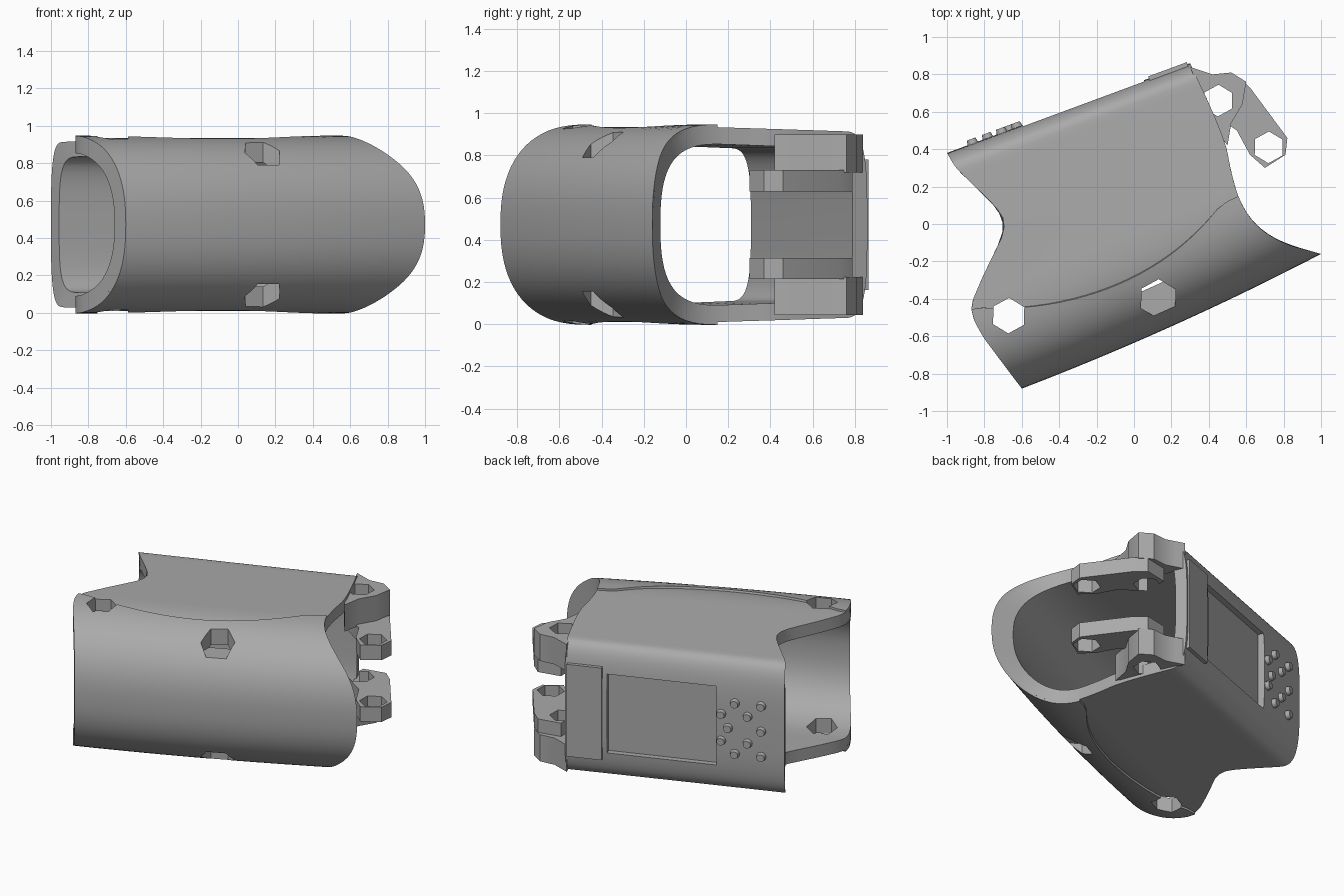
import bpy, bmesh, math
from mathutils import Vector, Matrix

cube = bpy.data.objects.get("Cube")
if cube:
    bpy.data.objects.remove(cube, do_unlink=True)

grey = bpy.data.materials.new("plain grey")
grey.use_nodes = True
grey.diffuse_color = (0.4, 0.4, 0.4, 1)
grey.node_tree.nodes["Principled BSDF"].inputs["Base Color"].default_value = (0.4, 0.4, 0.4, 1)

MID, FRONT, BACK, POWER = 0.472, -0.55, 0.71, 2.4
ACROSS = Vector((-0.39, 0.92))

# Plan outlines of the two open ends, from front to back
RIGHT_END = [(1, -.16), (.8, -.1), (.66, -.01), (.57, .12), (.52, .28), (.49, .42), (.42, .6), (.3, .86)]
LEFT_END = [(-.6, -.88), (-.72, -.72), (-.82, -.58), (-.87, -.45), (-.83, -.33), (-.76, -.18),
            (-.7, -.05), (-.7, .03), (-.75, .1), (-.85, .2), (-.95, .3), (-1, .38)]


def smooth_lookup(points):
    """Return a function giving the outline point at a fraction of the width."""
    pts = [Vector(p) for p in points]
    vs = [p.dot(ACROSS) for p in pts]
    ts = [(v - vs[0]) / (vs[-1] - vs[0]) for v in vs]

    def tangent(i):
        a, b = max(i - 1, 0), min(i + 1, len(pts) - 1)
        return (pts[b] - pts[a]) / (ts[b] - ts[a])

    def at(t):
        t = min(max(t, 0), 1)
        i = max(k for k in range(len(ts) - 1) if ts[k] <= t)
        w = ts[i + 1] - ts[i]
        f = (t - ts[i]) / w
        return ((2*f**3 - 3*f**2 + 1) * pts[i] + (f**3 - 2*f**2 + f) * w * tangent(i)
                + (3*f**2 - 2*f**3) * pts[i + 1] + (f**3 - f**2) * w * tangent(i + 1))
    return at


left_at, right_at = smooth_lookup(LEFT_END), smooth_lookup(RIGHT_END)


def place(s, v, z):
    """Position for a fraction s along the sleeve and a section point (v, z)."""
    t = (v - FRONT) / (BACK - FRONT)
    p = left_at(t).lerp(right_at(t), s) - ACROSS * 0.1 * s * (1 - s) * (1 - t)
    return Vector((p.x, p.y, z))


def spow(x, e):
    return math.copysign(abs(x) ** e, x)


def arc(centre, width, height, power, a):
    return (centre + width * spow(math.cos(a), 2 / power), MID + height * spow(math.sin(a), 2 / power))


def add_object(name, bm, smooth=True):
    bmesh.ops.recalc_face_normals(bm, faces=bm.faces)
    mesh = bpy.data.meshes.new(name)
    bm.to_mesh(mesh)
    bm.free()
    mesh.materials.append(grey)
    obj = bpy.data.objects.new(name, mesh)
    bpy.context.collection.objects.link(obj)
    if smooth:
        soften(obj)
    return obj


def soften(obj):
    bpy.ops.object.select_all(action='DESELECT')
    obj.select_set(True)
    bpy.context.view_layer.objects.active = obj
    bpy.ops.object.shade_smooth_by_angle(angle=math.radians(32))


def prism(name, outline, z0, z1):
    bm = bmesh.new()
    face = bm.faces.new([bm.verts.new((x, y, z0)) for x, y in outline])
    new = bmesh.ops.extrude_face_region(bm, geom=[face])["geom"]
    bmesh.ops.translate(bm, verts=[g for g in new if isinstance(g, bmesh.types.BMVert)], vec=(0, 0, z1 - z0))
    return add_object(name, bm, False)


def hexagon(x, y, r):
    return [(x + r * math.cos(k * math.pi / 3 + .5), y + r * math.sin(k * math.pi / 3 + .5)) for k in range(6)]


def cut(obj, cutters):
    for c in cutters:
        mod = obj.modifiers.new("cut", 'BOOLEAN')
        mod.operation, mod.solver, mod.object = 'DIFFERENCE', 'EXACT', c
    graph = bpy.context.evaluated_depsgraph_get()
    mesh = bpy.data.meshes.new_from_object(obj.evaluated_get(graph))
    obj.modifiers.clear()
    obj.data = mesh


def section(d):
    """Closed sleeve cross-section, inset by d."""
    r, h, c, b = 0.462 - d, 0.443 - d, -0.075, 0.57 - d
    n, m = 32, 14
    front = [arc(c, -r, r, POWER, math.pi * (k / n - .5)) for k in range(n + 1)]
    back = [arc(b, .14, h, 3.5, math.pi * (.5 - k / n)) for k in range(n + 1)]
    top = [(c + (b - c) * k / m, MID + r + (h - r) * k / m) for k in range(1, m)]
    bottom = [(v, 2 * MID - z) for v, z in reversed(top)]
    return front + top + back + bottom


# Hollow sleeve body
STEPS = 14
bm = bmesh.new()
loops = [[bm.verts.new(place(k / STEPS, v, z)) for v, z in section(0)] for k in range(STEPS + 1)]
loops += [[bm.verts.new(place(k / STEPS, v, z)) for v, z in section(.08)] for k in range(STEPS, -1, -1)]
for a, b in zip(loops, loops[1:] + loops[:1]):
    for i in range(len(a)):
        j = (i + 1) % len(a)
        bm.faces.new((a[i], a[j], b[j], b[i]))
body = add_object("sleeve_body", bm, False)

# Front cover wrapping the rounded side, with a curved seam
bm = bmesh.new()
N, R, C = 40, 0.475, -0.075
layers = []
for d in (0, .03):
    grid = []
    for k in range(25):
        s = k / 24
        seam = -.06 - .72 * s * (1 - s) + .05 * s ** 8
        reach = math.acos(min(max((C - seam) / R, 0), 1) ** (POWER / 2))
        grid.append([bm.verts.new(place(s, *arc(C, d - R, R - d, POWER, reach * (2 * i / N - 1))))
                     for i in range(N + 1)])
    layers.append(grid)
outer, inner = layers
for a, b in zip(outer + inner[::-1], outer[1:] + inner[::-1] + outer[:1]):
    for i in range(N):
        bm.faces.new((a[i], a[i + 1], b[i + 1], b[i]))
for k in range(24):
    for i in (0, N):
        bm.faces.new((outer[k][i], outer[k + 1][i], inner[k + 1][i], inner[k][i]))
cover = add_object("front_cover", bm, False)

# Cutters: through hole, two shallow sockets, screen recess
through = prism("hole_cutter", hexagon(-.67, -.49, .095), -.2, 1.2)
sockets = [prism("socket_cutter", hexagon(.13, -.4, .105), z0, z1) for z0, z1 in ((.79, 1.2), (-.2, .154))]
back_dir = Vector((1.3, .48, 0)).normalized()
back_out = Vector((-back_dir.y, back_dir.x, 0))
turn = Matrix((back_dir, back_out, (0, 0, 1))).transposed().to_4x4()


def box(name, centre, size):
    bm = bmesh.new()
    bmesh.ops.create_cube(bm, size=1, matrix=Matrix.Translation(centre) @ turn @ Matrix.Diagonal((*size, 1)))
    return add_object(name, bm, False)


screen = box("screen_cutter", place(.56, BACK, MID), (.69, .09, .53))
cutters = [through, *sockets, screen]
cut(body, cutters)
cut(cover, cutters[:3])
soften(body)
soften(cover)

# Raised panel edge beside the screen
box("panel_edge", place(.91, BACK, MID) - back_out * .004, (.22, .03, .62))

# Keypad buttons: fraction along the back and height
KEYS = [(.226, .64), (.106, .64), (.288, .56), (.168, .56), (.257, .47),
        (.106, .47), (.288, .38), (.168, .38), (.226, .3), (.106, .3)]
bm = bmesh.new()
for s, z in KEYS:
    spot = Matrix.Translation(place(s, BACK, z)) @ turn @ Matrix.Rotation(-math.pi / 2, 4, 'X')
    bmesh.ops.create_cone(bm, cap_ends=True, segments=16, radius1=.035, radius2=.024, depth=.05, matrix=spot)
add_object("keypad_buttons", bm)

# Hinge lugs, mirrored top and bottom
BLOCK = [(.3, .84), (.36, .82), (.42, .8), (.52, .81), (.6, .76), (.58, .64), (.52, .54), (.5, .42), (.44, .5)]
ARM = [(.4, .6), (.4, .76), (.55, .79), (.62, .73), (.82, .46), (.81, .37), (.7, .3), (.62, .37), (.55, .5)]
pins = [prism("pin_cutter", hexagon(x, y, .085), -.2, 1.2) for x, y in ((.45, .66), (.72, .41))]
for name, flip in (("upper", False), ("lower", True)):
    for part, outline, z0, z1 in (("hinge_block", BLOCK, .72, .9), ("hinge_arm", ARM, .63, .73)):
        if flip:
            z0, z1 = 2 * MID - z1, 2 * MID - z0
        lug = prism(name + "_" + part, outline, z0, z1)
        cut(lug, pins)
        soften(lug)

for c in cutters + pins:
    bpy.data.objects.remove(c, do_unlink=True)
